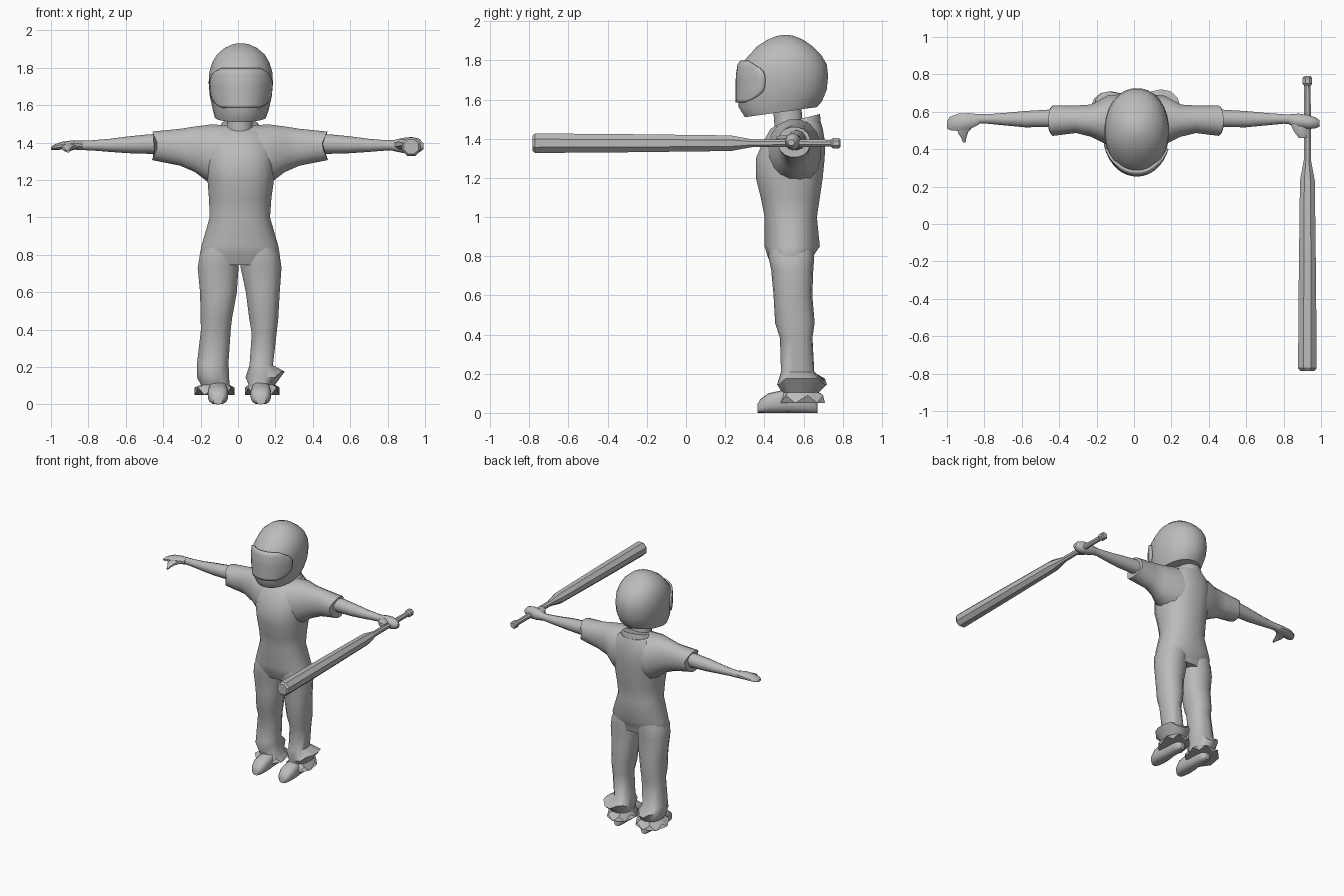
import bpy, bmesh, math

mat = bpy.data.materials.new("plain grey")
mat.diffuse_color = (0.5, 0.5, 0.5, 1)


def finish(bm, name, angle=40):
    bmesh.ops.remove_doubles(bm, verts=bm.verts, dist=0.0005)
    bmesh.ops.recalc_face_normals(bm, faces=bm.faces)
    me = bpy.data.meshes.new(name)
    bm.to_mesh(me)
    bm.free()
    me.materials.append(mat)
    ob = bpy.data.objects.new(name, me)
    bpy.context.collection.objects.link(ob)
    bpy.ops.object.select_all(action='DESELECT')
    ob.select_set(True)
    bpy.context.view_layer.objects.active = ob
    bpy.ops.object.shade_smooth_by_angle(angle=math.radians(angle))
    return ob


def oval(ring, a, p=2.0):
    """Point on a rounded outline given as t, a0, a1, b0, b1."""
    t, a0, a1, b0, b1 = ring
    c, s = math.cos(a), math.sin(a)
    u = math.copysign(abs(c) ** (2 / p), c)
    v = math.copysign(abs(s) ** (2 / p), s)
    return (a0 + a1) / 2 + u * (a1 - a0) / 2, (b0 + b1) / 2 + v * (b1 - b0) / 2


def loft(name, rings, axis='z', n=16, p=2.0, tweak=None, angle=40):
    """Skin a row of ovals along one axis; tweak(row, index, point) edits points."""
    bm = bmesh.new()
    rows = []
    for r, ring in enumerate(rings):
        row = []
        for i in range(n):
            a, b = oval(ring, 2 * math.pi * (i + 0.5) / n, p)
            t = ring[0]
            co = {'x': [t, a, b], 'y': [a, t, b], 'z': [a, b, t]}[axis]
            if tweak:
                co = tweak(r, i, co)
            row.append(bm.verts.new(co))
        rows.append(row)
    for lo, hi in zip(rows, rows[1:]):
        for i in range(n):
            j = (i + 1) % n
            bm.faces.new((lo[i], lo[j], hi[j], hi[i]))
    bm.faces.new(rows[0])
    bm.faces.new(rows[-1])
    return finish(bm, name, angle)


# Helmet: z, x range, y range; the rim rises towards the back
helmet = [(1.535, -.125, .15, .30, .67), (1.575, -.135, .165, .268, .695),
          (1.65, -.152, .182, .268, .72), (1.72, -.158, .188, .268, .727),
          (1.78, -.154, .184, .277, .72), (1.83, -.138, .168, .325, .69),
          (1.87, -.114, .144, .36, .65), (1.905, -.073, .103, .415, .60),
          (1.925, -.03, .06, .465, .55), (1.93, -.005, .035, .495, .52)]


def rim(r, i, co):
    if r < 2:
        co[2] += (co[1] - .48) * (.14, .07)[r]
    return co


loft("helmet", helmet, n=28, p=2.1, tweak=rim)

# Visor: a rounded patch following the helmet front
bm = bmesh.new()
grid = []
for k in range(13):
    v = -1 + k / 6
    z = 1.69 + .105 * v
    lo, hi = next((a, b) for a, b in zip(helmet, helmet[1:]) if a[0] <= z <= b[0])
    f = (z - lo[0]) / (hi[0] - lo[0])
    ring = [a + (b - a) * f for a, b in zip(lo, hi)]
    ring = [ring[0], ring[1] - .004, ring[2] + .004, ring[3] - .008, ring[4] + .008]
    span = math.radians(35 + 33 * (1 - abs(v) ** 3.5))
    grid.append([bm.verts.new((*oval(ring, -math.pi / 2 + span * (h / 8 - 1), 2.1), z))
                 for h in range(17)])
for a, b in zip(grid, grid[1:]):
    for h in range(16):
        bm.faces.new((a[h], a[h + 1], b[h + 1], b[h]))
visor = finish(bm, "visor")
sol = visor.modifiers.new("thickness", 'SOLIDIFY')
sol.thickness = .012
sol.offset = 0

# Neck and collar
loft("neck", [(1.40, -.07, .09, .45, .62), (1.46, -.06, .08, .45, .60),
              (1.58, -.06, .08, .44, .59)], n=12)
loft("collar", [(1.42, -.13, .15, .42, .69), (1.475, -.105, .125, .455, .69),
                (1.50, -.085, .105, .50, .685)], n=16,
     tweak=lambda r, i, co: [co[0], co[1], co[2] + (co[1] - .58) * .25])

# Shirt body
loft("shirt_body", [(.745, -.19, .21, .44, .64), (.80, -.207, .226, .415, .65),
                    (.85, -.197, .217, .40, .685), (1.0, -.153, .173, .40, .67),
                    (1.1, -.157, .18, .38, .685), (1.2, -.165, .194, .355, .70),
                    (1.3, -.18, .20, .355, .71), (1.38, -.18, .20, .39, .712),
                    (1.45, -.15, .17, .43, .70), (1.485, -.10, .12, .49, .69)],
     n=20, p=2.3)


# Shoulders and both sleeves, with slanted sleeve openings
def slant(r, i, co):
    if r in (0, 8):
        co[0] += math.copysign((1.385 - co[2]) * .45, co[0])
    return co


half = [(.445, .47, .635, 1.305, 1.46), (.33, .485, .635, 1.275, 1.475),
        (.25, .465, .64, 1.24, 1.488), (.16, .42, .69, 1.17, 1.50)]
across = [(-t + .02, *q) for t, *q in half] + [(.01, .40, .695, 1.17, 1.49)] \
    + [(t, *q) for t, *q in reversed(half)]
loft("shirt_sleeves", across, axis='x', n=16, p=2.2, tweak=slant)

# Bare arms
arm = [(.38, .515, .62, 1.34, 1.45), (.5, .515, .612, 1.34, 1.443),
       (.6, .515, .606, 1.343, 1.433), (.7, .525, .596, 1.35, 1.42),
       (.8, .535, .588, 1.358, 1.412)]
loft("left_arm", arm + [(.86, .53, .588, 1.355, 1.415)], axis='x', n=10)
loft("right_arm", [(-t + .015, *q) for t, *q in arm] + [(-.85, .535, .59, 1.36, 1.41)],
     axis='x', n=10)

# Open hand and its thumb
loft("right_hand", [(-.83, .53, .588, 1.36, 1.41), (-.88, .505, .595, 1.362, 1.412),
                    (-.94, .495, .592, 1.362, 1.405), (-.985, .50, .575, 1.36, 1.388),
                    (-1.0, .51, .55, 1.362, 1.377)], axis='x', n=10)
loft("right_thumb", [(.54, -.93, -.84, 1.362, 1.405), (.49, -.945, -.885, 1.352, 1.39),
                     (.46, -.925, -.895, 1.348, 1.375), (.435, -.915, -.90, 1.345, 1.36)],
     axis='y', n=8)
# Gripping hand and its thumb
loft("left_hand", [(.83, .53, .588, 1.355, 1.413), (.88, .51, .592, 1.345, 1.425),
                   (.93, .505, .585, 1.34, 1.43), (.97, .51, .572, 1.348, 1.42),
                   (.993, .52, .555, 1.365, 1.395)], axis='x', n=10)
loft("left_thumb", [(.54, .83, .92, 1.36, 1.415), (.49, .855, .93, 1.365, 1.42),
                    (.46, .88, .925, 1.375, 1.41)], axis='y', n=8)


# Trouser legs with ragged cuffs
def ragged(r, i, co):
    if r == 0:
        co[2] += .02 * (-1) ** i
    if r == 2:
        co[2] += .015 * (-1) ** (i // 2)
    return co


legs = {
    "right_trouser_leg": [
        (.07, -.235, -.015, .47, .71), (.105, -.20, -.045, .49, .68),
        (.16, -.222, -.045, .465, .71), (.21, -.222, -.05, .485, .655),
        (.40, -.20, -.037, .48, .645), (.46, -.202, -.03, .455, .657),
        (.60, -.205, -.004, .447, .645), (.73, -.218, .005, .435, .65),
        (.80, -.206, .01, .42, .655), (.88, -.17, .01, .43, .65)],
    "left_trouser_leg": [
        (.07, .035, .225, .47, .71), (.105, .055, .20, .49, .68),
        (.16, .038, .252, .465, .72), (.21, .06, .188, .485, .655),
        (.38, .072, .208, .48, .645), (.46, .058, .217, .455, .657),
        (.60, .04, .225, .447, .645), (.73, .012, .235, .435, .65),
        (.80, .01, .225, .42, .655), (.88, .01, .19, .43, .65)]}
for name, rings in legs.items():
    loft(name, rings, n=14, p=2.3, tweak=ragged, angle=50)

# Shoes: flat soles and round toes
for name, x in (("right_shoe", -.107), ("left_shoe", .122)):
    loft(name, [(y, x - w, x + w, 0, h) for y, w, h in
                ((.365, .025, .045), (.38, .042, .07), (.42, .055, .10),
                 (.48, .055, .113), (.54, .048, .13), (.62, .045, .13),
                 (.66, .035, .10), (.672, .02, .06))], axis='y', n=14, p=2.7)

# Eight-sided bat with a narrow grip and knob
loft("bat", [(y, .927 - r, .927 + r, 1.377 - r, 1.377 + r) for y, r in
             ((-.785, .042), (-.77, .054), (-.3, .05), (.23, .043), (.34, .021),
              (.74, .019), (.75, .028), (.78, .028), (.79, .02))],
     axis='y', n=8, angle=30)
